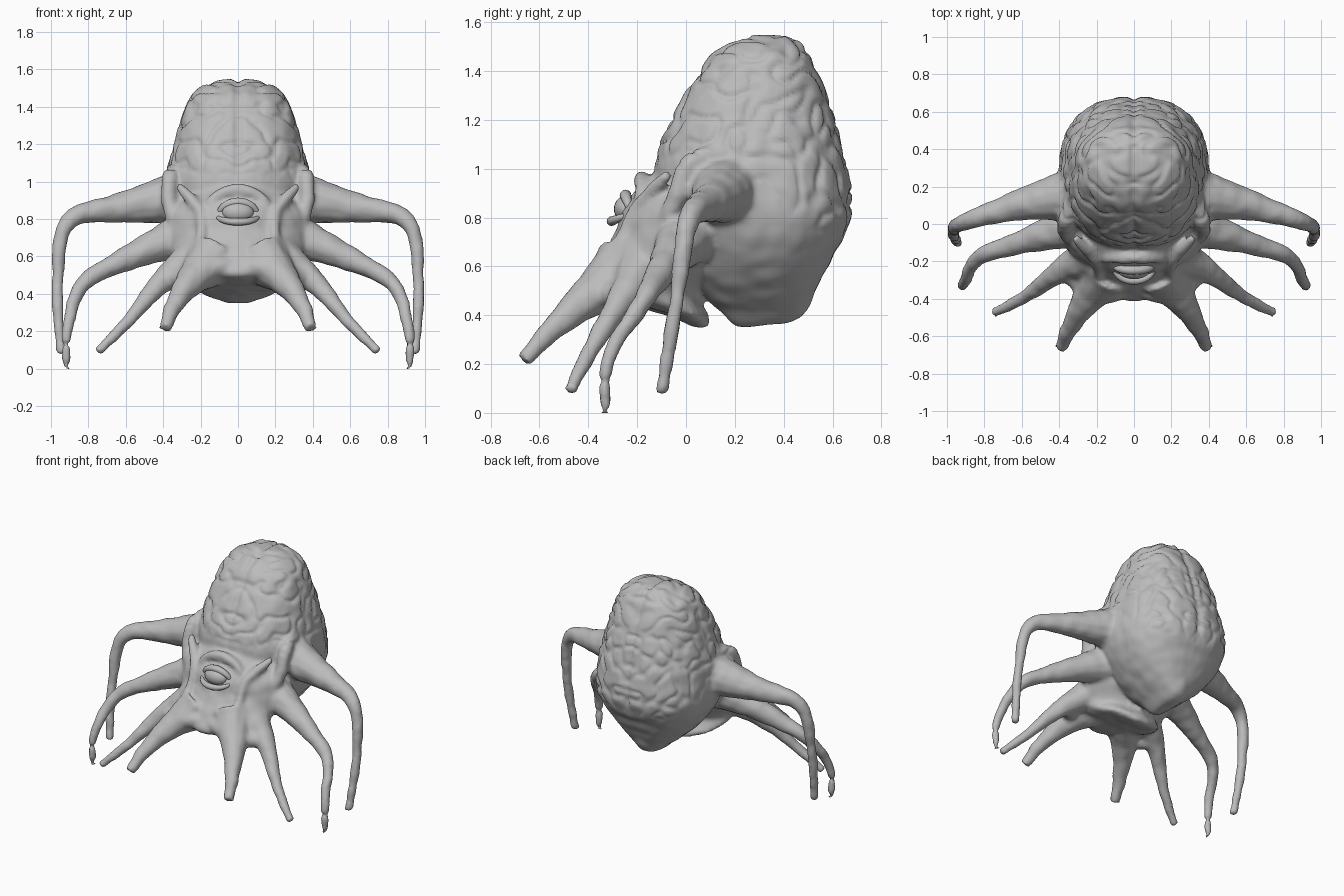
import bpy, bmesh, math
from mathutils import Vector, noise

cube = bpy.data.objects.get("Cube")
if cube:
    bpy.data.objects.remove(cube, do_unlink=True)

grey = bpy.data.materials.new("skin grey")
grey.use_nodes = True
colour = (0.5, 0.5, 0.5, 1)
grey.diffuse_color = colour
grey.node_tree.nodes["Principled BSDF"].inputs["Base Color"].default_value = colour


def skin(bm, rings):
    """Close a stack of point rings into a solid."""
    loops = [[bm.verts.new(p) for p in ring] for ring in rings]
    n = len(loops[0])
    for a, b in zip(loops, loops[1:]):
        for i in range(n):
            j = (i + 1) % n
            bm.faces.new((a[i], a[j], b[j], b[i]))
    bm.faces.new(loops[0][::-1])
    bm.faces.new(loops[-1])


def spline(points, steps=6):
    """Smooth curve through points of any dimension."""
    pts = [Vector(p) for p in points]
    pts = [pts[0] * 2 - pts[1]] + pts + [pts[-1] * 2 - pts[-2]]
    out = []
    for a, b, c, d in zip(pts, pts[1:], pts[2:], pts[3:]):
        for k in range(steps):
            t = k / steps
            out.append((b * 2 + (c - a) * t + (a * 2 - b * 5 + c * 4 - d) * t * t
                        + (b * 3 - a - c * 3 + d) * t ** 3) / 2)
    return out + [pts[-2]]


def loft(bm, sections, power, sides=40):
    """Horizontal rounded sections: height, front y, back y, half width."""
    def bend(value):
        return math.copysign(abs(value) ** (2 / power), value)
    rings = []
    for z, front, back, half in spline(sections):
        angles = [math.tau * i / sides for i in range(sides)]
        rings.append([(half * bend(math.cos(a)),
                       (front + back) / 2 + (back - front) / 2 * bend(math.sin(a)), z)
                      for a in angles])
    skin(bm, rings)


def tube(bm, path, radius, sides=12):
    """Sweep a circle along a path; radius is a function of the fraction travelled."""
    pts = spline(path)
    last = len(pts) - 1
    rings = []
    for i, centre in enumerate(pts):
        axis = pts[min(i + 1, last)] - pts[max(i - 1, 0)]
        turn = Vector((0, 0, 1)).rotation_difference(axis.normalized())
        angles = [math.tau * k / sides for k in range(sides)]
        rings.append([centre + turn @ Vector((math.cos(a), math.sin(a), 0))
                      * radius(i / last) for a in angles])
    skin(bm, rings)


def pair(bm, path, radius):
    """The same tube on both sides of the body."""
    for side in (1, -1):
        tube(bm, [(x * side, y, z) for x, y, z in path], radius)


def arm(bm, root, tip, path):
    pair(bm, path, lambda t: tip * (2 - t) + root * (1 - t) ** 4)


def ridge(bm, thick, path):
    pair(bm, path, lambda t: thick * (.6 + .4 * math.sin(math.pi * t)))


def lid(bm, width, rise, front, thick):
    """Arched fold of skin leaning back across the face."""
    path = []
    for k in range(9):
        a = math.pi * k / 8
        lift = rise * math.sin(a)
        path.append((width * math.cos(a),
                     front + .06 * (1 - math.sin(a)) + .5 * lift, .815 + lift))
    tube(bm, path, lambda t: thick * (.35 + .65 * math.sin(math.pi * t)))


def finish(bm, name):
    bmesh.ops.recalc_face_normals(bm, faces=bm.faces)
    mesh = bpy.data.meshes.new(name)
    bm.to_mesh(mesh)
    bm.free()
    mesh.materials.append(grey)
    for f in mesh.polygons:
        f.use_smooth = True
    obj = bpy.data.objects.new(name, mesh)
    bpy.context.collection.objects.link(obj)
    return obj


flesh = bmesh.new()

# Tall bulging head, keeled underneath
loft(flesh, [(.35, .21, .25, .02), (.385, .17, .46, .07), (.52, .04, .54, .23),
             (.65, -.02, .61, .34), (.8, -.1, .675, .4), (1.0, -.13, .66, .385),
             (1.2, -.06, .61, .34), (1.42, .07, .53, .27), (1.5, .16, .48, .2),
             (1.54, .26, .43, .12)], 2.35)

# Wedge-shaped face spreading into the skirt, with a tucked-back underside
loft(flesh, [(.97, -.15, .2, .25), (.84, -.26, .2, .36), (.74, -.29, .2, .38),
             (.6, -.37, .15, .35), (.5, -.41, .07, .29), (.44, -.22, .07, .25),
             (.4, -.08, .09, .2), (.35, .04, .1, .06)], 1.75)

# Four pairs of arms, rear to front
arm(flesh, .12, .026, [(.26, .17, .92), (.62, .1, .86), (.91, .01, .785),
                       (.965, -.04, .45), (.945, -.1, .08)])
arm(flesh, .08, .025, [(.28, 0, .72), (.58, -.09, .595), (.83, -.18, .45),
                       (.91, -.32, .22), (.92, -.33, 0)])
arm(flesh, .085, .026, [(.2, -.15, .62), (.42, -.27, .45), (.6, -.4, .24),
                        (.75, -.475, .09)])
arm(flesh, .085, .034, [(.14, -.25, .58), (.275, -.44, .44), (.35, -.57, .32),
                        (.39, -.665, .215)])

# Shoulder folds, slanting face ridges, skirt rim and web
ridge(flesh, .045, [(.34, .16, 1.06), (.365, .02, 1.02), (.365, -.04, .88),
                    (.31, -.12, .68)])
ridge(flesh, .035, [(.32, -.07, .98), (.2, -.2, .83), (.2, -.29, .65)])
ridge(flesh, .055, [(0, -.35, .55), (.13, -.37, .54), (.26, -.4, .47)])
ridge(flesh, .06, [(.24, -.36, .48), (.33, -.27, .49), (.38, -.2, .5)])

# Heavy brow over the eye
lid(flesh, .17, .14, -.25, .035)

# Blend all fleshy parts into one skin
body = finish(flesh, "body")
remesh = body.modifiers.new("blend", 'REMESH')
remesh.mode = 'VOXEL'
remesh.voxel_size = .0145
remesh.use_smooth_shade = True
soften = body.modifiers.new("soften", 'SMOOTH')
soften.factor = .5
soften.iterations = 5
depsgraph = bpy.context.evaluated_depsgraph_get()
blended = bpy.data.meshes.new_from_object(body.evaluated_get(depsgraph))
body.modifiers.clear()
body.data = blended

# Shallow wrinkles on the upper head, with a central groove
bm = bmesh.new()
bm.from_mesh(blended)
bm.normal_update()
moves = []
for v in bm.verts:
    p = v.co
    q = Vector((abs(p.x), p.y, p.z))
    edge = .98 - .28 * max(0, min(1, (p.y - .2) / .35))
    mask = max(0, min(1, (p.z - edge) / .12)) if q.x < .42 else 0
    warp = noise.noise_vector(q * 5) * .06
    valley = abs(noise.noise((q + warp) * 10))
    fold = .006 - .012 * math.exp(-(valley / .16) ** 2)
    groove = -.016 * math.exp(-(p.x / .022) ** 2)
    bump = .006 * noise.noise(q * 13)
    moves.append(v.normal * (mask * (fold + groove) + bump))
for v, move in zip(bm.verts, moves):
    v.co += move
bm.to_mesh(blended)
bm.free()

# Single eye in the face
bm = bmesh.new()
bmesh.ops.create_uvsphere(bm, u_segments=24, v_segments=16, radius=1)
for v in bm.verts:
    v.co = Vector((v.co.x * .085, v.co.y * .05 - .245, v.co.z * .055 + .835))
finish(bm, "eyeball")

# Eyelids around it
bm = bmesh.new()
lid(bm, .105, .075, -.285, .024)
lid(bm, .11, -.03, -.29, .02)
finish(bm, "eyelids")
